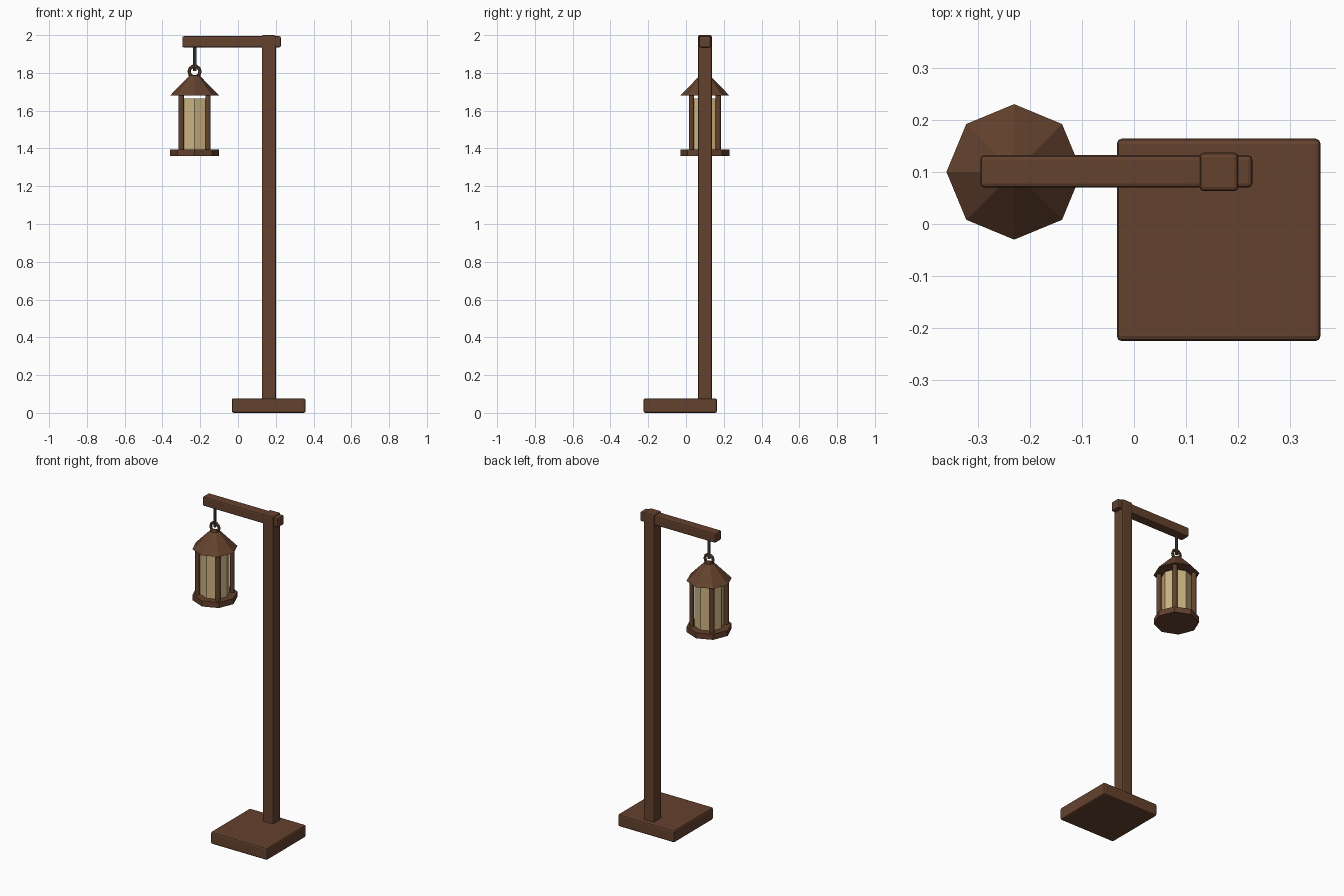
import bpy
from math import radians, cos, sin, pi

cube = bpy.data.objects.get("Cube")
if cube:
    bpy.data.objects.remove(cube, do_unlink=True)


def material(name, rgb):
    m = bpy.data.materials.new(name)
    m.use_nodes = True
    m.diffuse_color = (*rgb, 1)
    m.node_tree.nodes["Principled BSDF"].inputs["Base Color"].default_value = (*rgb, 1)
    return m


WOOD = material("brown wood", (0.127, 0.054, 0.027))
GLASS = material("warm glass", (0.61, 0.456, 0.223))
IRON = material("grey iron", (0.07, 0.075, 0.08))


def finish(name, mat, bevel=0):
    ob = bpy.context.object
    ob.name = name
    ob.data.materials.append(mat)
    if bevel:
        b = ob.modifiers.new("Bevel", 'BEVEL')
        b.width = bevel
        b.segments = 2
    return ob


def box(name, x, y, z, bevel):
    """Bevelled beam from (min, max) pairs on each axis."""
    bpy.ops.mesh.primitive_cube_add(size=1, location=[sum(p) / 2 for p in (x, y, z)])
    bpy.context.object.scale = [p[1] - p[0] for p in (x, y, z)]
    bpy.ops.object.transform_apply(location=False, rotation=False, scale=True)
    return finish(name, WOOD, bevel)


def prism(name, mat, x, y, z0, z1, r0, r1=None, sides=8, bevel=0):
    """Upright faceted cylinder or cone with corners on the axes."""
    bpy.ops.mesh.primitive_cone_add(
        vertices=sides, radius1=r0, radius2=r0 if r1 is None else r1,
        depth=z1 - z0, location=(x, y, (z0 + z1) / 2))
    return finish(name, mat, bevel)


# Stand
box("base", (-0.033, 0.358), (-0.225, 0.164), (0, 0.077), 0.01)
box("post", (0.126, 0.2), (0.063, 0.137), (0.06, 2.0), 0.008)
box("arm", (-0.295, 0.227), (0.07, 0.132), (1.935, 1.994), 0.008)

# Lantern body
LX, LY = -0.23, 0.1
prism("lantern_floor", WOOD, LX, LY, 1.36, 1.395, 0.129)
prism("lantern_glass", GLASS, LX, LY, 1.39, 1.665, 0.085)
prism("lantern_roof", WOOD, LX, LY, 1.68, 1.785, 0.13, 0.028)
for i in range(4):
    a = pi / 4 + i * pi / 2
    prism(f"lantern_bar_{i + 1}", WOOD, LX + 0.1 * cos(a), LY + 0.1 * sin(a),
          1.39, 1.69, 0.0145, bevel=0.003)

# Hanging ring and rod
bpy.ops.mesh.primitive_torus_add(
    major_segments=10, minor_segments=6, major_radius=0.029, minor_radius=0.009,
    location=(LX, LY, 1.807), rotation=(radians(90), 0, 0))
finish("hanging_ring", WOOD)
prism("hanging_rod", IRON, LX, LY, 1.81, 1.95, 0.009)
